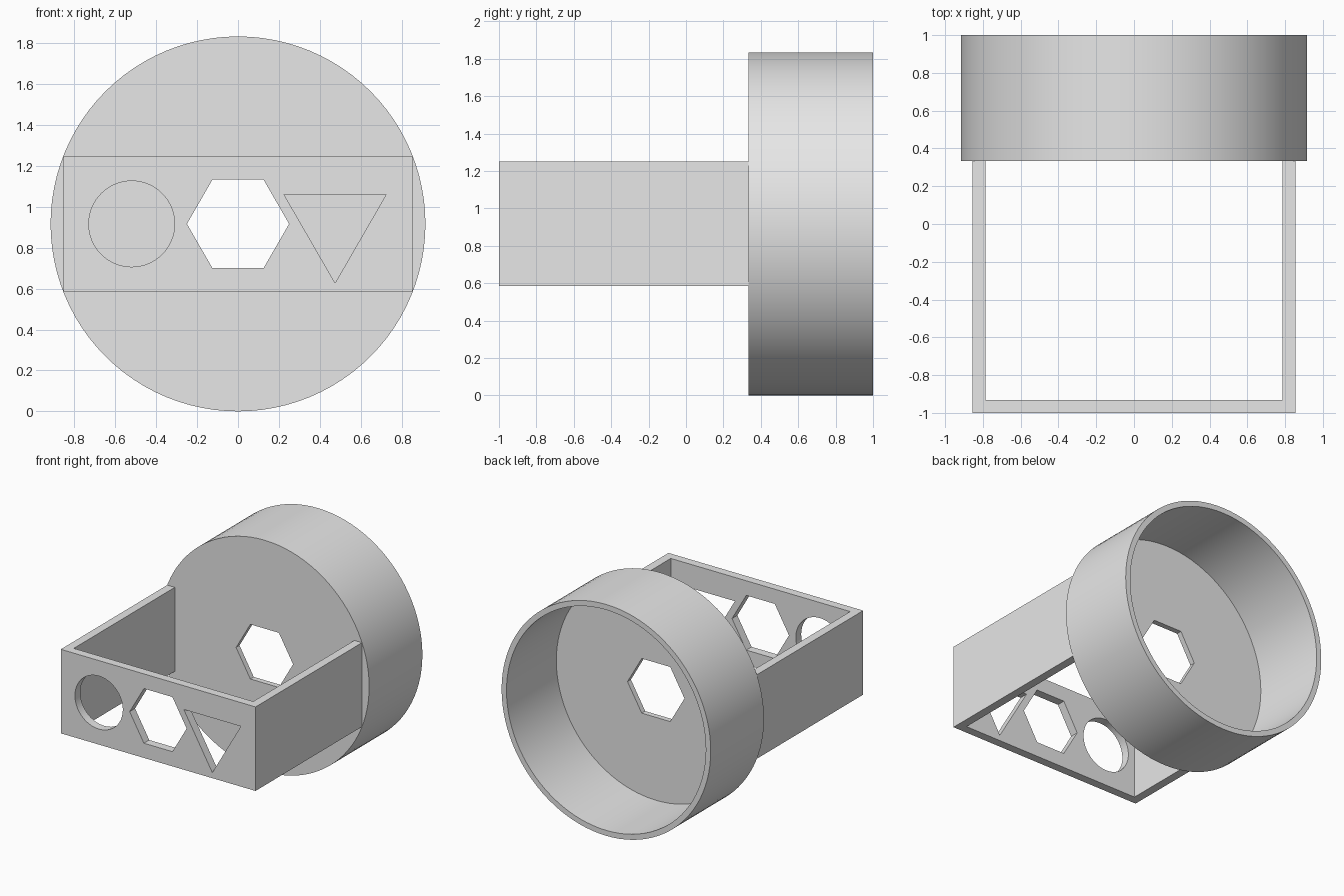
import bpy, bmesh, math
from mathutils import Vector

if "Cube" in bpy.data.objects:
    bpy.data.objects.remove(bpy.data.objects["Cube"])

CZ = 0.917            # height of the common axis
R, WALL, FLOOR = 0.917, 0.043, 0.043
Y_FRONT, Y_PLATE, Y_BACK = -1.0, 0.333, 1.0
HALF_W, HALF_H, T = 0.854, 0.333, 0.067

grey = bpy.data.materials.new("plain grey")
grey.diffuse_color = (0.8, 0.8, 0.8, 1)
grey.use_nodes = True
grey.node_tree.nodes["Principled BSDF"].inputs["Base Color"].default_value = grey.diffuse_color


def extrude(name, points, direction):
    """Solid made by sweeping a closed flat outline along a direction."""
    bm = bmesh.new()
    face = bm.faces.new([bm.verts.new(p) for p in points])
    swept = bmesh.ops.extrude_face_region(bm, geom=[face])["geom"]
    bmesh.ops.translate(bm, vec=Vector(direction),
                        verts=[v for v in swept if isinstance(v, bmesh.types.BMVert)])
    bmesh.ops.recalc_face_normals(bm, faces=bm.faces)
    mesh = bpy.data.meshes.new(name)
    bm.to_mesh(mesh)
    bm.free()
    mesh.materials.append(grey)
    obj = bpy.data.objects.new(name, mesh)
    bpy.context.collection.objects.link(obj)
    return obj


def prism(name, x, radius, sides, y0, y1, turn=0.0):
    """Regular prism lying along y."""
    pts = []
    for i in range(sides):
        a = turn + math.tau * i / sides
        pts.append((x + radius * math.cos(a), y0, CZ + radius * math.sin(a)))
    return extrude(name, pts, (0, y1 - y0, 0))


def cut(obj, cutters):
    """Subtract the cutters, then remove them."""
    for c in cutters:
        c.hide_render = True
        mod = obj.modifiers.new("cut", "BOOLEAN")
        mod.operation, mod.solver, mod.object = "DIFFERENCE", "EXACT", c
    bpy.context.view_layer.update()
    graph = bpy.context.evaluated_depsgraph_get()
    mesh = bpy.data.meshes.new_from_object(obj.evaluated_get(graph))
    obj.modifiers.clear()
    obj.data = mesh
    for c in cutters:
        bpy.data.objects.remove(c)


def smooth(obj):
    bpy.ops.object.select_all(action="DESELECT")
    obj.select_set(True)
    bpy.context.view_layer.objects.active = obj
    bpy.ops.object.shade_smooth_by_angle(angle=math.radians(30))


# Round cup, open at the back, with a hexagonal hole in its floor
cup = prism("round_cup", 0, R, 96, Y_PLATE, Y_BACK)
cut(cup, [
    prism("cup_hollow", 0, R - WALL, 96, Y_PLATE + FLOOR, Y_BACK + 0.1),
    prism("cup_hexagon", 0, 0.25, 6, Y_PLATE - 0.1, Y_PLATE + 0.2),
])

# U-shaped bracket with circle, hexagon and triangle holes in its front wall
w, wi = HALF_W, HALF_W - T
outline = [(-w, Y_PLATE), (-w, Y_FRONT), (w, Y_FRONT), (w, Y_PLATE),
           (wi, Y_PLATE), (wi, Y_FRONT + T), (-wi, Y_FRONT + T), (-wi, Y_PLATE)]
bracket = extrude("bracket", [(x, y, CZ - HALF_H) for x, y in outline],
                  (0, 0, 2 * HALF_H))
y0, y1 = Y_FRONT - 0.1, Y_FRONT + T + 0.1
cut(bracket, [
    prism("circle_hole", -0.52, 0.21, 64, y0, y1),
    prism("hexagon_hole", 0, 0.25, 6, y0, y1),
    prism("triangle_hole", 0.475, 0.289, 3, y0, y1, -math.pi / 2),
])

for part in (cup, bracket):
    smooth(part)
